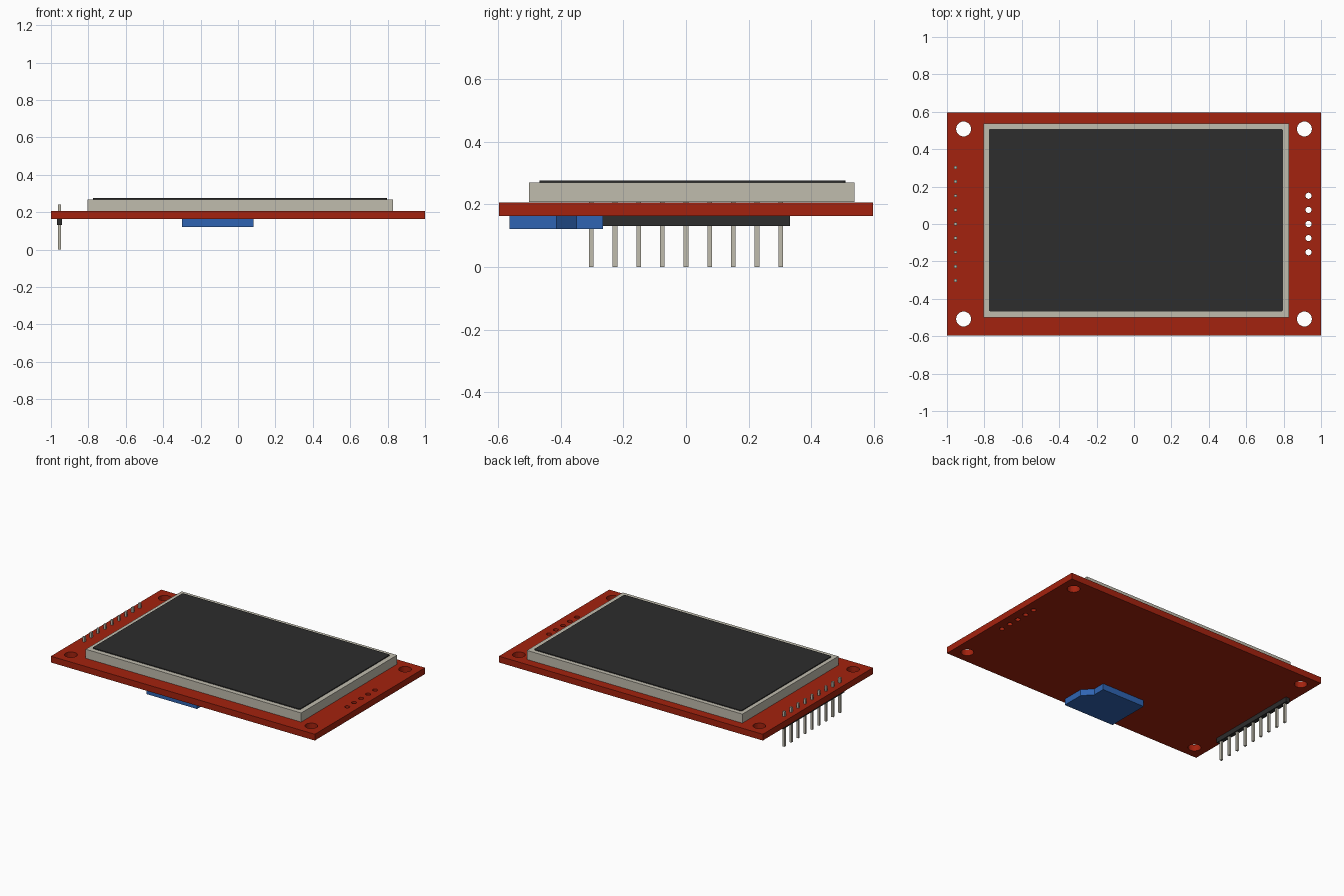
import bpy, bmesh, math

cube = bpy.data.objects.get("Cube")
if cube:
    bpy.data.objects.remove(cube, do_unlink=True)


def material(name, rgb):
    """Flat material from 0-255 display values."""
    lin = [((c / 255 + 0.055) / 1.055) ** 2.4 for c in rgb] + [1.0]
    m = bpy.data.materials.new(name)
    m.use_nodes = True
    m.diffuse_color = lin
    bsdf = next(n for n in m.node_tree.nodes if n.type == 'BSDF_PRINCIPLED')
    bsdf.inputs["Base Color"].default_value = lin
    return m


RED = material("board red", (164, 34, 14))
METAL = material("pale metal", (192, 188, 174))
BLACK = material("dark plastic", (45, 45, 45))
BLUE = material("card blue", (47, 100, 178))


def circle(cx, cy, r, n=24):
    return [(cx + r * math.cos(2 * math.pi * i / n),
             cy + r * math.sin(2 * math.pi * i / n)) for i in range(n)]


def plate(name, loops, z0, z1, mat):
    """Flat outline with optional holes, extruded from z0 to z1."""
    cu = bpy.data.curves.new(name, 'CURVE')
    cu.dimensions = '2D'
    cu.fill_mode = 'BOTH'
    cu.extrude = (z1 - z0) / 2
    for pts in loops:
        s = cu.splines.new('POLY')
        s.points.add(len(pts) - 1)
        for p, (x, y) in zip(s.points, pts):
            p.co = (x, y, 0, 1)
        s.use_cyclic_u = True
    tmp = bpy.data.objects.new(name + "_outline", cu)
    bpy.context.collection.objects.link(tmp)
    bpy.context.view_layer.update()
    me = bpy.data.meshes.new_from_object(
        tmp.evaluated_get(bpy.context.evaluated_depsgraph_get()))
    bpy.data.objects.remove(tmp, do_unlink=True)
    bm = bmesh.new()
    bm.from_mesh(me)
    bmesh.ops.remove_doubles(bm, verts=bm.verts, dist=1e-5)
    bmesh.ops.recalc_face_normals(bm, faces=bm.faces)
    bmesh.ops.translate(bm, verts=bm.verts, vec=(0, 0, (z0 + z1) / 2))
    for f in bm.faces:
        f.smooth = False
    bm.to_mesh(me)
    bm.free()
    me.name = name
    me.materials.clear()
    me.materials.append(mat)
    ob = bpy.data.objects.new(name, me)
    bpy.context.collection.objects.link(ob)
    return ob


def box(name, x0, x1, y0, y1, z0, z1, mat, corner=0.0):
    """Box by its extents, with optional rounded vertical corners."""
    me = bpy.data.meshes.new(name)
    bm = bmesh.new()
    bmesh.ops.create_cube(bm, size=1)
    for v in bm.verts:
        v.co = ((x0, x1)[v.co.x > 0], (y0, y1)[v.co.y > 0], (z0, z1)[v.co.z > 0])
    if corner:
        upright = [e for e in bm.edges
                   if abs(e.verts[0].co.z - e.verts[1].co.z) > 1e-5]
        bmesh.ops.bevel(bm, geom=upright, offset=corner, segments=4,
                        profile=0.5, affect='EDGES')
    bm.to_mesh(me)
    bm.free()
    me.materials.append(mat)
    ob = bpy.data.objects.new(name, me)
    bpy.context.collection.objects.link(ob)
    return ob


PITCH = 0.0755

# Circuit board with mounting holes and a row of five small holes
outline = [(-1, -0.597), (1, -0.597), (1, 0.597), (-1, 0.597)]
mounts = [circle(x, y, 0.04) for x in (-0.911, 0.911) for y in (-0.508, 0.508)]
small = [circle(0.933, i * PITCH, 0.0165, 16) for i in range(-2, 3)]
plate("circuit_board", [outline] + mounts + small, 0.163, 0.206, RED)

# Display: pale frame with a thin dark panel on top
box("display_frame", -0.804, 0.829, -0.5, 0.538, 0.207, 0.269, METAL)
box("display_panel", -0.776, 0.796, -0.468, 0.509, 0.267, 0.275, BLACK, 0.01)

# Pin header under the right edge
PIN_X = -0.955
box("header_strip", PIN_X - 0.014, PIN_X + 0.014, -0.332, 0.332, 0.131, 0.163, BLACK)
for i in range(-4, 5):
    y = i * PITCH
    box(f"header_pin_{i + 5}", PIN_X - 0.0075, PIN_X + 0.0075,
        y - 0.0075, y + 0.0075, 0, 0.24, METAL)

# Memory card under the front edge, narrowing through a slanted step
card = [(-0.3, -0.563), (0.083, -0.563), (0.083, -0.413), (0.025, -0.35),
        (0.025, -0.265), (-0.3, -0.265)]
plate("memory_card", [card], 0.121, 0.163, BLUE)
